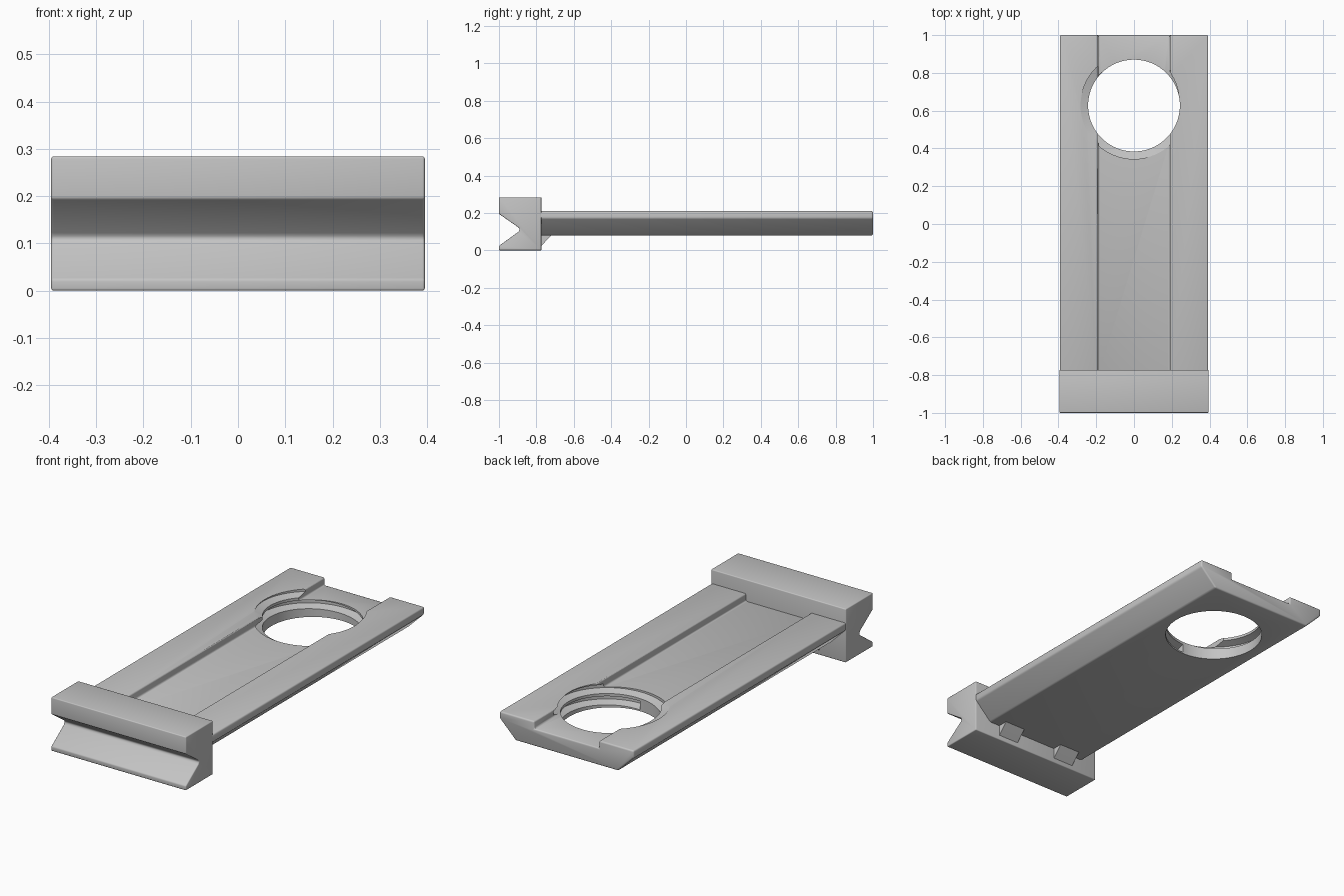
import bpy, bmesh, math

cube = bpy.data.objects.get("Cube")
if cube:
    bpy.data.objects.remove(cube, do_unlink=True)

grey = bpy.data.materials.new("plain_grey")
grey.use_nodes = True
colour = (0.55, 0.55, 0.55, 1)
grey.diffuse_color = colour
grey.node_tree.nodes["Principled BSDF"].inputs["Base Color"].default_value = colour


def add_object(name, bm):
    bmesh.ops.recalc_face_normals(bm, faces=bm.faces)
    mesh = bpy.data.meshes.new(name)
    bm.to_mesh(mesh)
    bm.free()
    mesh.materials.append(grey)
    obj = bpy.data.objects.new(name, mesh)
    bpy.context.collection.objects.link(obj)
    return obj


def loft(name, sections):
    """Skin a list of closed sections and cap both ends."""
    bm = bmesh.new()
    rings = [[bm.verts.new(p) for p in s] for s in sections]
    for a, b in zip(rings, rings[1:]):
        for i in range(len(a)):
            j = (i + 1) % len(a)
            bm.faces.new((a[i], a[j], b[j], b[i]))
    bm.faces.new(rings[0])
    bm.faces.new(rings[-1])
    return add_object(name, bm)


def finish(obj, bevel=0.0, cutters=()):
    bpy.ops.object.select_all(action="DESELECT")
    bpy.context.view_layer.objects.active = obj
    obj.select_set(True)
    if bevel:
        m = obj.modifiers.new("soft_edges", "BEVEL")
        m.width = bevel
        m.segments = 3
        m.limit_method = "ANGLE"
        bpy.ops.object.modifier_apply(modifier=m.name)
    for cutter in cutters:
        m = obj.modifiers.new("cut", "BOOLEAN")
        m.operation = "DIFFERENCE"
        m.solver = "EXACT"
        m.object = cutter
        bpy.ops.object.modifier_apply(modifier=m.name)
    bpy.ops.object.shade_smooth_by_angle(angle=math.radians(30))


# Sliding plate: slanted undersides and a shallow channel along the top
half = [(0.30, 0.08), (0.393, 0.172), (0.393, 0.21), (0.19, 0.21), (0.19, 0.17)]
outline = half + [(-x, z) for x, z in reversed(half)]
plate = loft("plate", [[(x, y, z) for x, z in outline] for y in (-0.79, 1.0)])

# Round hole with a helical groove in its wall
HOLE_Y, RADIUS = 0.627, 0.243


def circle(r, z, n=96):
    return [(r * math.cos(2 * math.pi * i / n),
             HOLE_Y + r * math.sin(2 * math.pi * i / n), z) for i in range(n)]


hole = loft("hole_cutter", [circle(RADIUS, 0.0), circle(RADIUS, 0.4)])

PITCH, STEPS = 0.06, 64
groove = [(0.23, -0.027), (0.283, -0.01), (0.283, 0.01), (0.23, 0.027)]
sections = []
for k in range(-STEPS, int(STEPS * 1.6)):
    turn = k / STEPS
    a = 2 * math.pi * turn - math.pi / 2
    mid = 0.17 + PITCH * turn
    sections.append([(r * math.cos(a), HOLE_Y + r * math.sin(a), mid + dz)
                     for r, dz in groove])
thread = loft("groove_cutter", sections)

finish(plate, 0.008, (hole, thread))
for cutter in (hole, thread):
    bpy.data.objects.remove(cutter, do_unlink=True)

# Head block with a V-shaped notch along the front
profile = [(-1.0, 0.0), (-0.773, 0.0), (-0.773, 0.284), (-1.0, 0.284), (-1.0, 0.195),
           (-0.895, 0.122), (-0.889, 0.111), (-0.895, 0.1), (-1.0, 0.024)]
head = loft("head_block", [[(x, y, z) for y, z in profile] for x in (-0.395, 0.395)])
finish(head, 0.005)

# Wedge ribs bracing the head under the plate
for side, label in ((1, "left"), (-1, "right")):
    wedge = [(-0.79, 0.01), (-0.773, 0.025), (-0.715, 0.085), (-0.79, 0.085)]
    rib = loft(label + "_rib", [[(side * 0.18 + dx, y, z) for y, z in wedge]
                                for dx in (-0.06, 0.06)])
    finish(rib)
